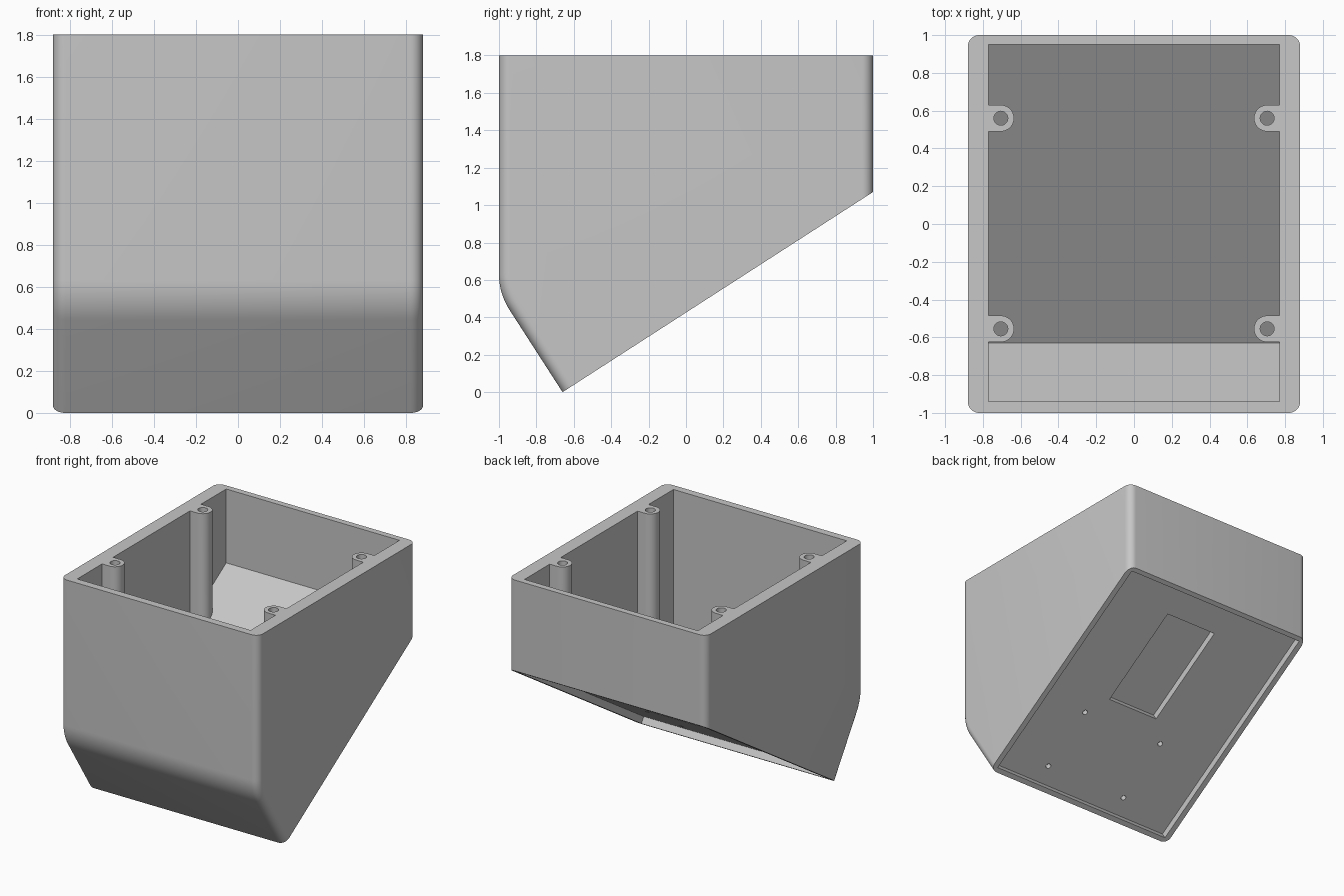
import bpy, bmesh
from math import atan2, sin, cos, tan, pi, radians
from mathutils import Matrix, Vector

cube = bpy.data.objects.get("Cube")
if cube:
    bpy.data.objects.remove(cube, do_unlink=True)

# Main dimensions
HALF_W, HEIGHT, LOW_Y, BACK_Z = 0.88, 1.8, -0.66, 1.07
TILT = atan2(BACK_Z, 1 - LOW_Y)
LENGTH = (1 - LOW_Y) / cos(TILT)
FLOOR = 0.142

grey = bpy.data.materials.new("plain_grey")
grey.use_nodes = True
colour = (0.57, 0.57, 0.57, 1)
grey.diffuse_color = colour
grey.node_tree.nodes["Principled BSDF"].inputs["Base Color"].default_value = colour


def on_slope(p, depth):
    """Side-profile point p along the sloping base, depth into the body."""
    return (LOW_Y + p * cos(TILT) - depth * sin(TILT),
            p * sin(TILT) + depth * cos(TILT))


def make_object(name, bm):
    bmesh.ops.recalc_face_normals(bm, faces=bm.faces)
    mesh = bpy.data.meshes.new(name)
    bm.to_mesh(mesh)
    bm.free()
    mesh.materials.append(grey)
    obj = bpy.data.objects.new(name, mesh)
    bpy.context.collection.objects.link(obj)
    return obj


def prism(points, move):
    """Extrude a closed outline of 3D points by a vector."""
    bm = bmesh.new()
    face = bm.faces.new([bm.verts.new(p) for p in points])
    new = bmesh.ops.extrude_face_region(bm, geom=[face])["geom"]
    verts = [g for g in new if isinstance(g, bmesh.types.BMVert)]
    bmesh.ops.translate(bm, vec=move, verts=verts)
    return bm


def side_prism(profile, x0, x1):
    return prism([(x0, y, z) for y, z in profile], (x1 - x0, 0, 0))


def rod(name, centre, radius, depth, tilt=0.0):
    bm = bmesh.new()
    bmesh.ops.create_cone(bm, cap_ends=True, segments=32, radius1=radius,
                          radius2=radius, depth=depth,
                          matrix=Matrix.Translation(centre) @ Matrix.Rotation(tilt, 4, "X"))
    return make_object(name, bm)


def cut(target, cutter):
    cutter.hide_render = True
    mod = target.modifiers.new("cut", "BOOLEAN")
    mod.operation, mod.solver, mod.object = "DIFFERENCE", "EXACT", cutter
    bpy.ops.object.select_all(action="DESELECT")
    bpy.context.view_layer.objects.active = target
    target.select_set(True)
    bpy.ops.object.modifier_apply(modifier=mod.name)
    bpy.data.objects.remove(cutter, do_unlink=True)


# Outer body: side profile with a soft bend low on the front
R = 0.35
run = R * tan(TILT / 2)
bend_z = -(LOW_Y + 1) / -tan(TILT) + run
bend = [(-1 + R - R * cos(TILT * i / 10), bend_z - R * sin(TILT * i / 10))
        for i in range(11)]
profile = [(-1, HEIGHT)] + bend + [on_slope(0, 0), on_slope(LENGTH, 0), (1, HEIGHT)]
bm = side_prism(profile, -HALF_W, HALF_W)


def is_base(v):
    return abs(v.co.z - (v.co.y - LOW_Y) * tan(TILT)) < 1e-4


# Round the upright corners, leaving top and base edges sharp
corner_edges = [e for e in bm.edges
                if abs(e.verts[0].co.x - e.verts[1].co.x) < 1e-4
                and not all(v.co.z > HEIGHT - 1e-3 for v in e.verts)
                and not all(is_base(v) for v in e.verts)]
bmesh.ops.bevel(bm, geom=corner_edges, offset=0.06, offset_type="OFFSET",
                segments=8, profile=0.5, affect="EDGES", clamp_overlap=False)
body = make_object("enclosure_body", bm)

# Cavity open at the top, following the slopes inside
corner = (-0.63, 0)
corner_p = (corner[0] - LOW_Y + FLOOR * sin(TILT)) / cos(TILT)
corner = on_slope(corner_p, FLOOR)
back_z = corner[1] + (0.95 - corner[0]) * tan(TILT)
front_z = corner[1] + (corner[0] + 0.94) / tan(TILT)
cavity = make_object("cavity_cutter", side_prism(
    [(-0.94, 2), (-0.94, front_z), corner, (0.95, back_z), (0.95, 2)], -0.77, 0.77))

# Four bored screw posts, left standing in the cavity
for side in (-1, 1):
    for y in (-0.555, 0.56):
        x, r = 0.705, 0.07
        outline = [(0.85, y + r)]
        outline += [(x - r * sin(pi * i / 20), y + r * cos(pi * i / 20)) for i in range(21)]
        outline += [(0.85, y - r)]
        post = make_object("screw_post", prism(
            [(side * px, py, -0.2) for px, py in outline], (0, 0, 2.5)))
        cut(post, rod("post_bore", (side * x, y, 1), 0.037, 4))
        cut(cavity, post)
cut(body, cavity)


def slope_box(name, x0, x1, p0, p1, d0, d1):
    return make_object(name, side_prism(
        [on_slope(p0, d0), on_slope(p1, d0), on_slope(p1, d1), on_slope(p0, d1)], x0, x1))


# Sunken panel in the base, with a rectangular pocket and four pilot holes
cut(body, slope_box("panel_recess", -0.835, 0.835, 0.04, LENGTH - 0.035, -0.1, 0.055))
cut(body, slope_box("panel_pocket", -0.175, 0.29, 0.885, 1.71, 0.0, 0.11))
for x in (-0.34, 0.41):
    for p in (0.19, 0.71):
        y, z = on_slope(p, 0.06)
        cut(body, rod("pilot_hole", Vector((x, y, z)), 0.02, 0.08, TILT))

bpy.ops.object.select_all(action="DESELECT")
body.select_set(True)
bpy.context.view_layer.objects.active = body
bpy.ops.object.shade_smooth_by_angle(angle=radians(30))
